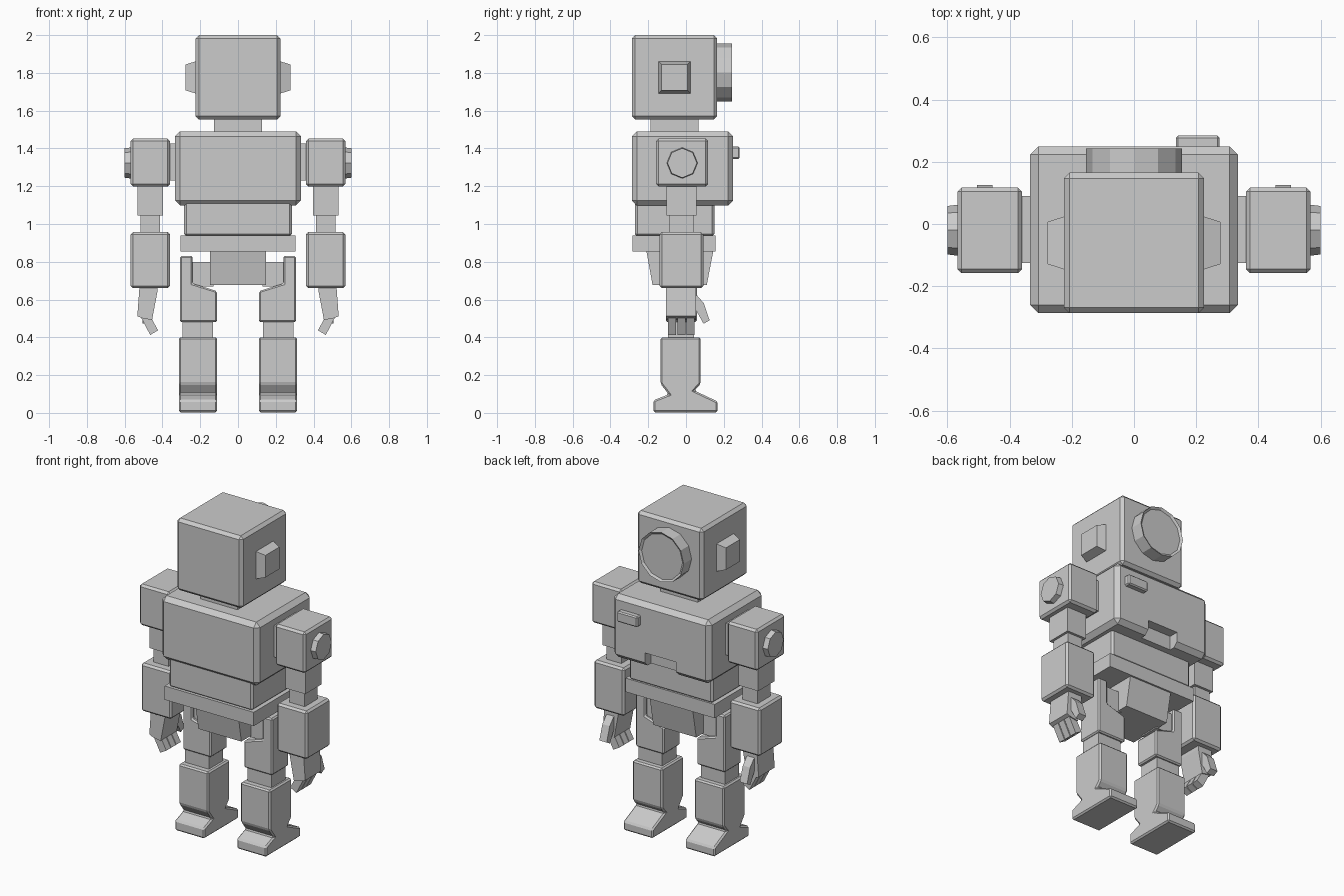
import bpy, bmesh, math
from mathutils import Matrix

if "Cube" in bpy.data.objects:
    bpy.data.objects.remove(bpy.data.objects["Cube"])


def finish(name, bm, bevel=0.0):
    bmesh.ops.recalc_face_normals(bm, faces=bm.faces)
    if bevel:
        sharp = [e for e in bm.edges if e.calc_face_angle(0) > 0.3]
        bmesh.ops.bevel(bm, geom=sharp, offset=bevel, segments=1,
                        affect='EDGES', clamp_overlap=True)
    mesh = bpy.data.meshes.new(name)
    bm.to_mesh(mesh)
    bm.free()
    ob = bpy.data.objects.new(name, mesh)
    bpy.context.collection.objects.link(ob)
    return ob


def box(name, x, y, z, bevel=0.0):
    """Box from (min, max) ranges."""
    bm = bmesh.new()
    bmesh.ops.create_cube(bm, size=1)
    for v in bm.verts:
        for i, r in enumerate((x, y, z)):
            v.co[i] = r[1] if v.co[i] > 0 else r[0]
    return finish(name, bm, bevel)


def prism(name, pts, span, axis, bevel=0.0, s=1):
    """Profile extruded along x (points are y,z) or along y (points are x,z)."""
    bm = bmesh.new()
    rings = []
    for d in span:
        rings.append([bm.verts.new((s * d, a, b) if axis == 'x' else (s * a, d, b))
                      for a, b in pts])
    bm.faces.new(rings[0])
    bm.faces.new(rings[1][::-1])
    n = len(pts)
    for i in range(n):
        j = (i + 1) % n
        bm.faces.new((rings[0][i], rings[0][j], rings[1][j], rings[1][i]))
    return finish(name, bm, bevel)


def disc(name, sides, r1, r2, depth, loc, rot, recess=None):
    """Cylinder with optional recessed end face, pointing along rotated z."""
    bm = bmesh.new()
    bmesh.ops.create_cone(bm, cap_ends=True, segments=sides, radius1=r1,
                          radius2=r2, depth=depth)
    if recess:
        bm.faces.ensure_lookup_table()
        top = max(bm.faces, key=lambda f: f.calc_center_median().z)
        bmesh.ops.inset_region(bm, faces=[top], thickness=recess[0])
        for v in top.verts:
            v.co.z -= recess[1]
    bmesh.ops.transform(bm, matrix=Matrix.Translation(loc) @ rot, verts=bm.verts)
    return finish(name, bm)


# Head, neck and round rear lens
box("head", (-.225, .225), (-.287, .165), (1.553, 2.0), .018)
box("neck", (-.127, .127), (-.187, .066), (1.47, 1.57))
disc("head_disc", 12, .154, .154, .10, (0, .193, 1.802),
     Matrix.Rotation(-math.pi / 2, 4, 'X'), (.014, .01))

# Torso with notch in the lower back edge
torso = box("torso", (-.334, .334), (-.287, .25), (1.098, 1.49), .027)
cutter = box("torso_notch_cutter", (-.105, .105), (.19, .35), (1.0, 1.185))
cutter.hide_render = True
cutter.display_type = 'WIRE'
cut = torso.modifiers.new("notch", 'BOOLEAN')
cut.operation = 'DIFFERENCE'
cut.object = cutter
cut.solver = 'EXACT'
box("back_button", (.135, .275), (.23, .284), (1.345, 1.41), .007)

# Waist, hip plate and pelvis
box("waist", (-.285, .285), (-.27, .15), (.935, 1.12), .012)
box("hip_plate", (-.305, .305), (-.282, .155), (.855, .94))
prism("pelvis", [(-.21, .86), (-.177, .677), (.11, .677), (.145, .86)],
      (-.147, .147), 'x')

THIGH = [(.306, .83), (.24, .83), (.24, .685), (.112, .645), (.112, .48), (.306, .48)]
SHIN = [(-.135, .40), (-.135, .155), (-.092, .098), (-.172, .067), (-.172, .003),
        (.168, .003), (.168, .06), (.045, .118), (.078, .155), (.078, .40)]
PALM = [(.522, .66), (.427, .66), (.427, .64), (.455, .492), (.51, .502), (.533, .512)]
FINGER = [(.512, .503), (.455, .495), (.423, .437), (.465, .413)]
THUMB = [(.04, .63), (.06, .62), (.095, .58), (.125, .49), (.093, .472), (.055, .54), (.04, .54)]

for side, s in (("right", 1), ("left", -1)):
    def part(name, x, y, z, bevel=0.0):
        box(f"{side}_{name}", sorted((s * x[0], s * x[1])), y, z, bevel)

    def slab(name, pts, span, axis, bevel=0.0):
        prism(f"{side}_{name}", pts, span, axis, bevel, s)

    turn = Matrix.Rotation(s * math.pi / 2, 4, 'Y')

    # Tapered ear block
    ear = bmesh.new()
    bmesh.ops.create_cube(ear, size=1)
    for v in ear.verts:
        half = .068 if v.co.x > 0 else .088
        v.co = (s * (.278 if v.co.x > 0 else .215),
                -.061 + math.copysign(half, v.co.y),
                1.776 + math.copysign(half, v.co.z))
    finish(f"{side}_ear", ear)

    # Shoulder and arm
    part("shoulder_joint", (.32, .38), (-.125, .09), (1.23, 1.425))
    part("shoulder", (.36, .568), (-.158, .117), (1.198, 1.452), .013)
    disc(f"{side}_shoulder_cap", 8, .085, .078, .06, (s * .57, -.02, 1.323), turn)
    part("upper_arm", (.397, .532), (-.103, .055), (1.045, 1.21))
    part("elbow", (.414, .517), (-.087, .04), (.94, 1.05))
    part("forearm", (.36, .568), (-.14, .092), (.66, .957), .012)

    # Hand
    slab("palm", PALM, (-.105, .052), 'y')
    for i in range(3):
        y = -.095 + i * .049
        slab(f"finger_{i + 1}", FINGER, (y, y + .043), 'y')
    slab("thumb", THUMB, (.455, .505), 'x')

    # Leg and foot
    part("hip_joint", (.13, .25), (-.085, .04), (.67, .80))
    slab("thigh", THIGH, (-.105, .057), 'y', .008)
    part("knee", (.133, .295), (-.095, .042), (.38, .50))
    slab("shin_and_foot", SHIN, (.11, .313), 'x', .009)
